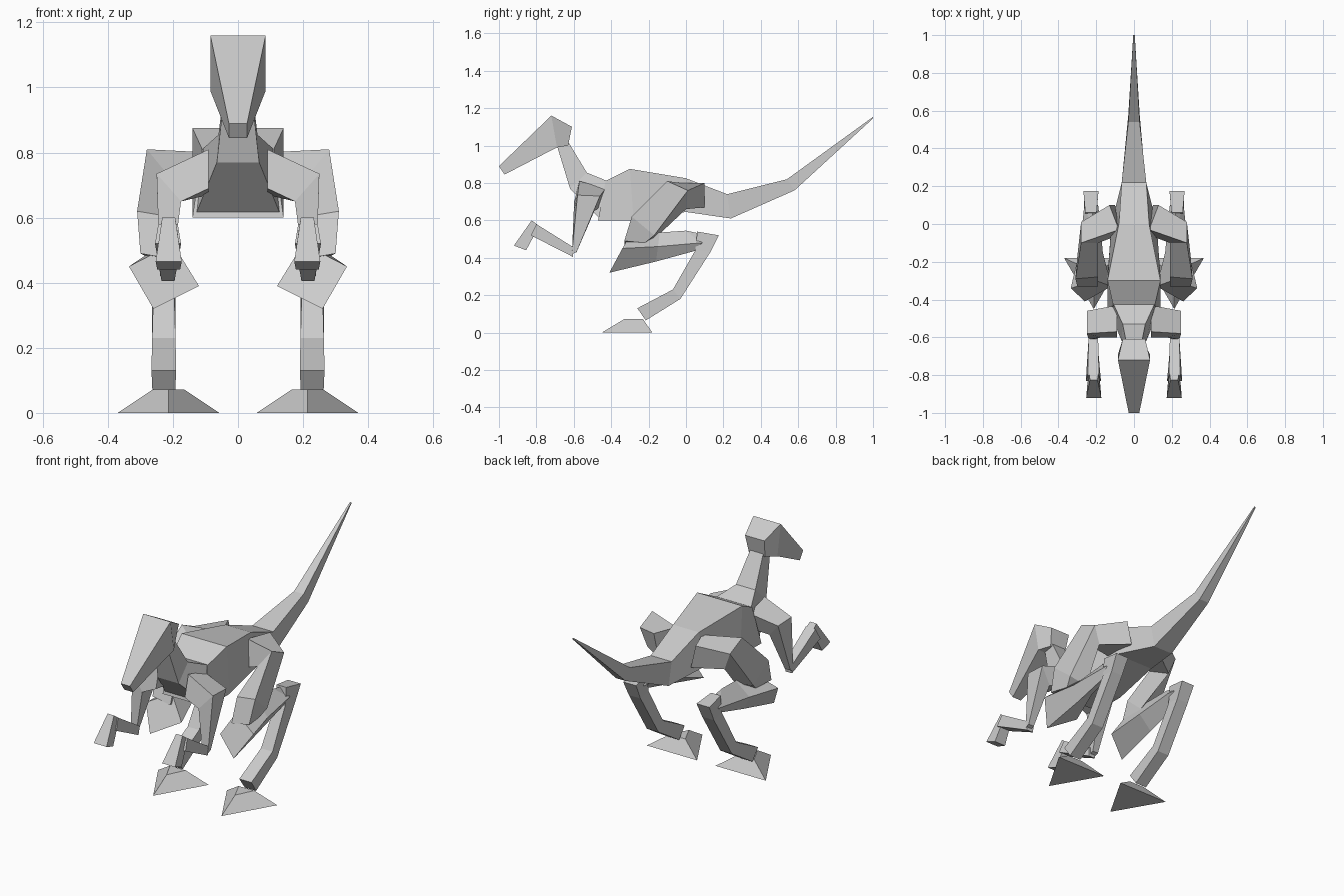
import bpy, bmesh


def loft(name, rings, mirror=False):
    """Flat-faced skin through rings of equal point count, capped at both ends."""
    bm = bmesh.new()
    loops = [[bm.verts.new(p) for p in ring] for ring in rings]
    n = len(loops[0])
    for a, b in zip(loops, loops[1:]):
        for i in range(n):
            j = (i + 1) % n
            bm.faces.new((a[i], a[j], b[j], b[i]))
    bm.faces.new(loops[0])
    bm.faces.new(loops[-1][::-1])
    bmesh.ops.recalc_face_normals(bm, faces=bm.faces)
    mesh = bpy.data.meshes.new(name)
    bm.to_mesh(mesh)
    bm.free()
    obj = bpy.data.objects.new(name, mesh)
    bpy.context.collection.objects.link(obj)
    if mirror:
        mod = obj.modifiers.new("Mirror", 'MIRROR')
        mod.use_axis[0] = True
    return obj


def boxes(sections, cx=0.0):
    """Four-sided rings from (y, z, half width) of upper edge and of lower edge."""
    return [[(cx - wt, yt, zt), (cx + wt, yt, zt), (cx + wb, yb, zb), (cx - wb, yb, zb)]
            for yt, zt, wt, yb, zb, wb in sections]


# Torso running into the tail
loft("body_and_tail", boxes([
    (1.0, 1.153, .004, 1.0, 1.145, .004),
    (.54, .82, .03, .58, .76, .03),
    (.22, .74, .065, .24, .61, .06),
    (.0, .825, .08, .0, .645, .12),
    (-.30, .875, .14, -.28, .60, .14),
    (-.43, .81, .11, -.47, .60, .14)]))

# Neck
loft("neck", boxes([
    (-.42, .81, .11, -.46, .61, .13),
    (-.53, .855, .06, -.62, .77, .065),
    (-.63, 1.02, .04, -.69, 1.0, .04)]))

# Wedge head
loft("head", boxes([
    (-1.0, .89, .028, -.97, .845, .028),
    (-.72, 1.16, .085, -.69, .99, .085),
    (-.61, 1.10, .06, -.63, 1.0, .05)]))

# Shoulder reaching out, then upper arm down to the elbow
loft("upper_arm", [
    [(.09, -.57, .81), (.09, -.43, .77), (.09, -.46, .67), (.09, -.60, .69)],
    [(.25, -.58, .735), (.25, -.46, .73), (.175, -.49, .65), (.175, -.60, .65)],
    [(.24, -.61, .42), (.24, -.585, .43), (.205, -.585, .43), (.205, -.61, .42)]], True)

# Forearm and hand
loft("forearm", boxes([
    (-.60, .455, .025, -.605, .405, .02),
    (-.80, .58, .03, -.83, .52, .04)], .215), True)
loft("hand", boxes([
    (-.825, .60, .02, -.785, .57, .025),
    (-.92, .465, .04, -.855, .44, .035)], .213), True)

# Hip reaching out, then thigh slanting forward to the knee
loft("thigh", [
    [(.08, -.03, .80), (.13, .10, .80), (.10, .10, .67), (.08, -.06, .65)],
    [(.28, -.10, .81), (.28, .01, .76), (.24, .0, .66), (.19, -.10, .70)],
    [(.31, -.29, .62), (.30, -.17, .52), (.19, -.17, .50), (.19, -.28, .60)],
    [(.30, -.33, .49), (.28, -.22, .48), (.20, -.22, .47), (.19, -.33, .47)]], True)

# Shin running back from the knee to the high ankle
loft("shin", [
    [(.26, -.41, .32), (.335, -.34, .45), (.20, -.30, .52), (.12, -.33, .39)],
    [(.25, -.16, .38), (.29, -.15, .46), (.21, -.14, .535), (.165, -.15, .45)],
    [(.245, .06, .44), (.265, .08, .48), (.22, .00, .545), (.185, .06, .49)],
    [(.245, .08, .45), (.255, .10, .48), (.22, .12, .52), (.19, .10, .49)]], True)

# Lower leg from the ankle down to the foot
loft("lower_leg", boxes([
    (.06, .54, .03, .175, .52, .04),
    (.05, .44, .03, .13, .43, .036),
    (-.07, .23, .036, -.03, .18, .036),
    (-.26, .13, .038, -.215, .065, .035)], .228), True)

# Three-cornered foot
loft("foot", [
    [(.213, -.45, 0), (.37, -.18, 0), (.057, -.18, 0)],
    [(.213, -.33, .072), (.262, -.23, .072), (.165, -.23, .072)]], True)
